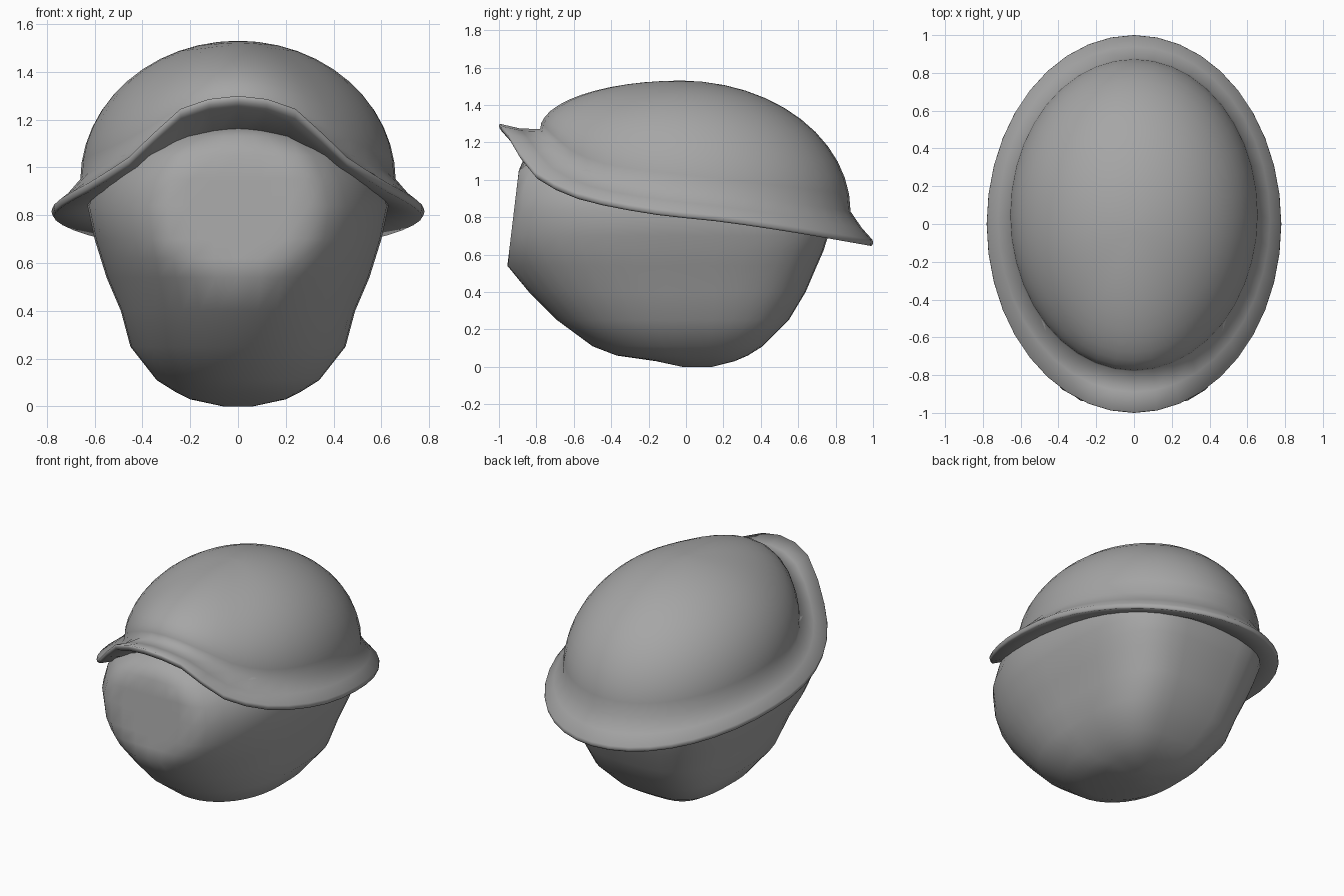
import bpy
import bmesh
from math import sin, cos, pi, radians, copysign

SEGMENTS = 40

old_cube = bpy.data.objects.get("Cube")
if old_cube:
    bpy.data.objects.remove(old_cube, do_unlink=True)

grey = bpy.data.materials.new("plain grey")
grey.use_nodes = True
grey.diffuse_color = (0.38, 0.38, 0.38, 1)
grey.node_tree.nodes["Principled BSDF"].inputs["Base Color"].default_value = grey.diffuse_color


def interpolate(table, value):
    """Smooth curve lookup in a short list of (key, result) pairs."""
    last = len(table) - 1
    value = min(max(value, table[0][0]), table[last][0])

    def slope(i):
        (k0, r0), (k1, r1) = table[max(i - 1, 0)], table[min(i + 1, last)]
        return (r1 - r0) / (k1 - k0)

    i = next(n for n in range(last) if value <= table[n + 1][0])
    (k0, r0), (k1, r1) = table[i], table[i + 1]
    span = k1 - k0
    u = (value - k0) / span
    line = r0 + (r1 - r0) * u * u * (3 - 2 * u)
    bend = u * (1 - u) * span * (slope(i) * (1 - u) - slope(i + 1) * u)
    return line + bend


def loft(name, rings, sharp_angle):
    """Join closed rings of points into a capped, smooth shaded skin."""
    bm = bmesh.new()
    loops = [[bm.verts.new(point) for point in ring] for ring in rings]
    for lower, upper in zip(loops, loops[1:]):
        for i in range(SEGMENTS):
            j = (i + 1) % SEGMENTS
            bm.faces.new((lower[i], lower[j], upper[j], upper[i]))
    bm.faces.new(loops[0])
    bm.faces.new(loops[-1])
    bmesh.ops.recalc_face_normals(bm, faces=bm.faces[:])
    mesh = bpy.data.meshes.new(name)
    bm.to_mesh(mesh)
    bm.free()
    mesh.materials.append(grey)
    obj = bpy.data.objects.new(name, mesh)
    bpy.context.collection.objects.link(obj)
    bpy.ops.object.select_all(action="DESELECT")
    obj.select_set(True)
    bpy.context.view_layer.objects.active = obj
    bpy.ops.object.shade_smooth_by_angle(angle=radians(sharp_angle))


angles = [2 * pi * i / SEGMENTS for i in range(SEGMENTS)]

# Heights along the length, for the dome base and the brim edge
dome_height = [(-.78, 1.27), (-.72, 1.2), (-.6, 1.09), (-.4, 1.01),
               (0, .95), (.4, .9), (.88, .83)]
edge_height = [(-1, 1.3), (-.947, 1.24), (-.87, 1.11), (-.8, 1.035), (-.6, .935),
               (-.2, .85), (.2, .805), (.6, .745), (1, .675)]


def dome_base(a):
    y = .05 - .83 * cos(a)
    return .66 * sin(a), y, interpolate(dome_height, y)


def brim_edge(a):
    y = -cos(a)
    return .78 * sin(a), y, interpolate(edge_height, y)


def dome_point(a, t):
    """Quarter ellipse from the dome base up to the crown."""
    x, y, z = dome_base(a)
    crown_y, crown_z = -.03, 1.53
    return x * cos(t), crown_y + (y - crown_y) * cos(t), z + (crown_z - z) * sin(t)


def brim_point(a, blend, drop):
    start, end = dome_base(a), brim_edge(a)
    x, y, z = (s + (e - s) * blend for s, e in zip(start, end))
    return x, y, z - drop


def lining_point(a, scale, drop):
    x, y, z = dome_base(a)
    return x * scale, y * scale, z - drop


# Helmet: lining, underside of the brim, rolled edge, flared brim and dome
helmet_rings = [
    [lining_point(a, .6, -.05) for a in angles],
    [lining_point(a, .8, .06) for a in angles],
    [lining_point(a, .94, .12) for a in angles],
    [brim_point(a, .93, .04) for a in angles],
    [brim_point(a, .98, .025) for a in angles],
    [brim_point(a, 1, .01) for a in angles],
    [brim_point(a, .98, 0) for a in angles],
    [brim_point(a, .5, .01) for a in angles],
]
dome_steps = 12
for step in range(dome_steps):
    t = pi / 2 * step / dome_steps
    helmet_rings.append([dome_point(a, t) for a in angles])
helmet_rings.append([dome_point(a, pi / 2 - .02) for a in angles])
loft("helmet", helmet_rings, 100)

# Head: bowl levels given as height, front, back and half width
head_levels = [
    (0, -.02, .14, .06), (.03, -.16, .26, .2), (.06, -.37, .33, .26),
    (.11, -.5, .41, .34), (.25, -.69, .55, .45), (.4, -.84, .64, .49),
    (.54, -.96, .70, .55), (.62, -1.01, .735, .575), (.7, -1.04, .76, .60),
    (.84, -1.04, .75, .63), (.95, -1.02, .66, .59), (1.05, -.97, .52, .52),
    (1.13, -.86, .4, .38), (1.17, -.74, .2, .22),
]


def rounded(value, power):
    return copysign(abs(value) ** power, value)


def head_point(a, z, front, back, half_width):
    """Ring with full rear corners, cut flat at the front by the face plane."""
    middle = (front + back) / 2
    power = .95 if cos(a) > 0 else .58
    y = middle - (back - front) / 2 * rounded(cos(a), power)
    face_plane = -.955 + .12 * (z - .54)
    return half_width * rounded(sin(a), power), max(y, face_plane), z


loft("head", [[head_point(a, *level) for a in angles] for level in head_levels], 60)
